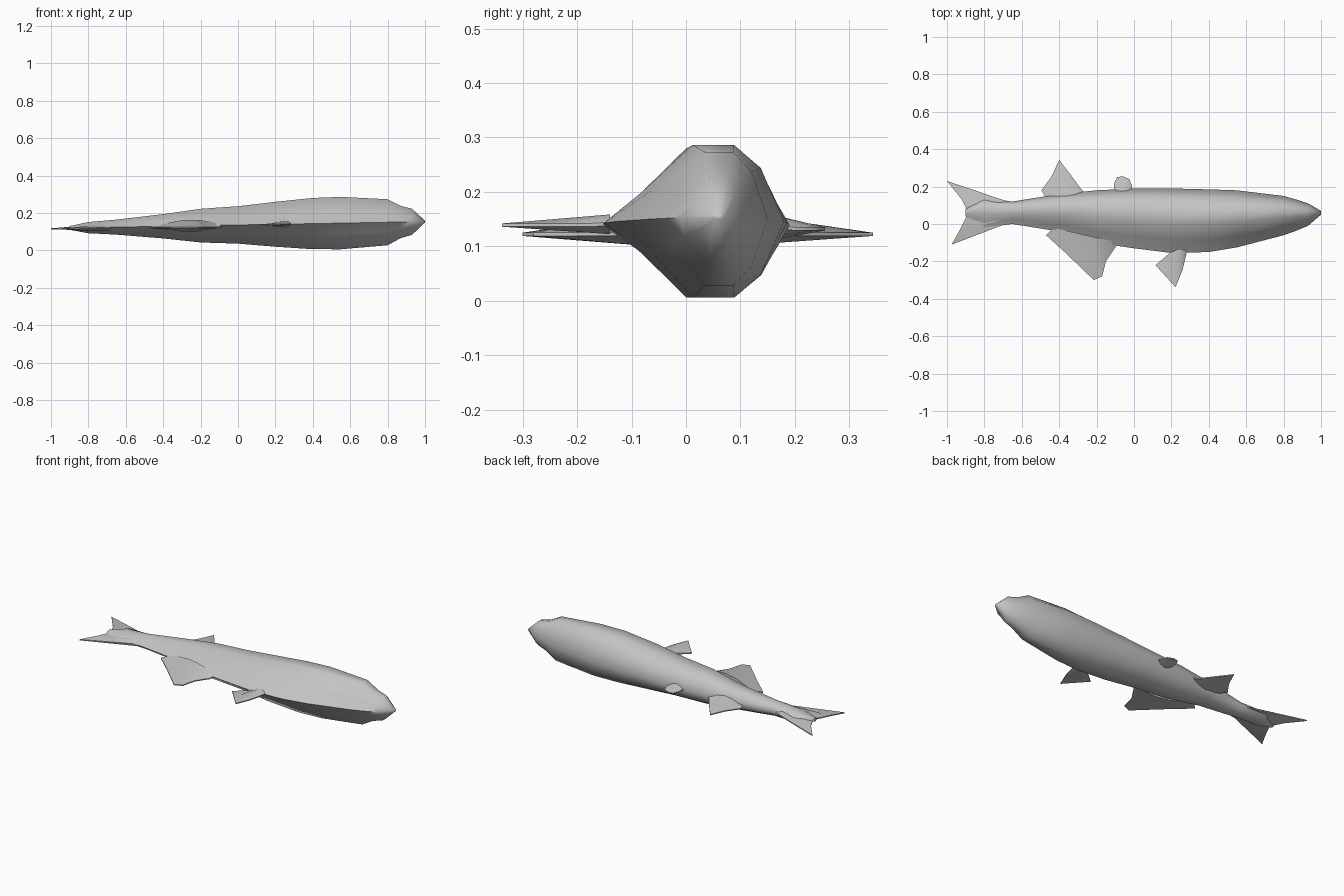
import bpy
import math

default_cube = bpy.data.objects.get("Cube")
if default_cube:
    bpy.data.objects.remove(default_cube, do_unlink=True)

shade = .55
grey = bpy.data.materials.new("plain grey")
grey.use_nodes = True
grey.diffuse_color = (shade, shade, shade, 1)
grey.node_tree.nodes["Principled BSDF"].inputs["Base Color"].default_value = grey.diffuse_color


def axis_height(x):
    """Height of the fish's middle plane, rising gently toward the head."""
    return .136 + .018 * x


def loft(name, rings, sharp_angle):
    """Join closed rings of equal size with quads, cap both ends and shade smooth."""
    size = len(rings[0])
    verts = [point for ring in rings for point in ring]
    faces = [list(range(size)), list(range(len(verts) - size, len(verts)))]
    for start in range(0, len(verts) - size, size):
        for k in range(size):
            a, b = start + k, start + (k + 1) % size
            faces.append((a, b, b + size, a + size))
    mesh = bpy.data.meshes.new(name)
    mesh.from_pydata(verts, [], faces)
    mesh.materials.append(grey)
    part = bpy.data.objects.new(name, mesh)
    bpy.context.collection.objects.link(part)
    bpy.ops.object.select_all(action='DESELECT')
    part.select_set(True)
    bpy.context.view_layer.objects.active = part
    bpy.ops.object.mode_set(mode='EDIT')
    bpy.ops.mesh.select_all(action='SELECT')
    bpy.ops.mesh.normals_make_consistent(inside=False)
    bpy.ops.object.mode_set(mode='OBJECT')
    bpy.ops.object.shade_smooth_by_angle(angle=math.radians(sharp_angle))


# Body cross-section: wedge-shaped belly and rounded back, mirrored in height
half = [(0, 0), (.2, .4), (.45, 1), (.7, 1), (.86, .7), (1, 0)]
section = half + [(across, -up) for across, up in reversed(half[1:-1])]


def body_ring(x, belly, back, rise):
    return [(x, belly + across * (back - belly), axis_height(x) + up * rise)
            for across, up in section]


# Body stations from tail to nose: x, belly y, back y, half thickness
stations = [
    (-.9, .04, .08, .01),
    (-.8, -.02, .14, .03),
    (-.65, 0, .12, .04),
    (-.4, -.04, .16, .065),
    (-.2, -.1, .18, .09),
    (0, -.13, .19, .1),
    (.2, -.155, .19, .12),
    (.4, -.15, .185, .137),
    (.55, -.125, .18, .14),
    (.8, -.06, .15, .123),
    (.87, -.035, .13, .086),
    (.93, -.01, .11, .07),
    (1, .05, .07, .005),
]
loft("fish_body", [body_ring(*station) for station in stations], 70)


def make_fin(name, root_start, root_end, tips, thickness, tip_height):
    """Thin wedge whose ribs fan from a straight root out to the listed tips."""
    edge = .003
    last = len(tips) - 1
    ribs = []
    for i, (tip_x, tip_y) in enumerate(tips):
        blend = i / last
        x, y = (a + (b - a) * blend for a, b in zip(root_start, root_end))
        swell = edge + thickness * math.sin(math.pi * blend)
        root_height = axis_height(x)
        ribs.append([(x, y, root_height + swell), (tip_x, tip_y, tip_height + edge),
                     (tip_x, tip_y, tip_height - edge), (x, y, root_height - swell)])
    loft(name, ribs, 50)


# Forked tail, notched in the middle
make_fin("tail_fin", root_start=(-.66, .01), root_end=(-.66, .115),
         tips=[(-.975, -.11), (-.93, -.03), (-.885, .06), (-.92, .13), (-1, .23)],
         thickness=.026, tip_height=.115)

# Fins along the back
make_fin("dorsal_fin", root_start=(-.46, .12), root_end=(-.26, .16),
         tips=[(-.495, .18), (-.44, .255), (-.4, .343), (-.34, .265), (-.285, .19)],
         thickness=.022, tip_height=.122)
make_fin("small_back_fin", root_start=(-.11, .16), root_end=(-.01, .16),
         tips=[(-.105, .22), (-.09, .25), (-.06, .255), (-.025, .24), (-.01, .2)],
         thickness=.02, tip_height=.132)

# Fins along the belly
make_fin("rear_belly_fin", root_start=(-.43, -.02), root_end=(-.08, -.1),
         tips=[(-.47, -.06), (-.36, -.16), (-.215, -.3), (-.17, -.28), (-.15, -.2), (-.1, -.125)],
         thickness=.03, tip_height=.122)
make_fin("front_belly_fin", root_start=(.21, -.14), root_end=(.285, -.14),
         tips=[(.115, -.22), (.165, -.275), (.222, -.338), (.26, -.245), (.275, -.18)],
         thickness=.015, tip_height=.139)
